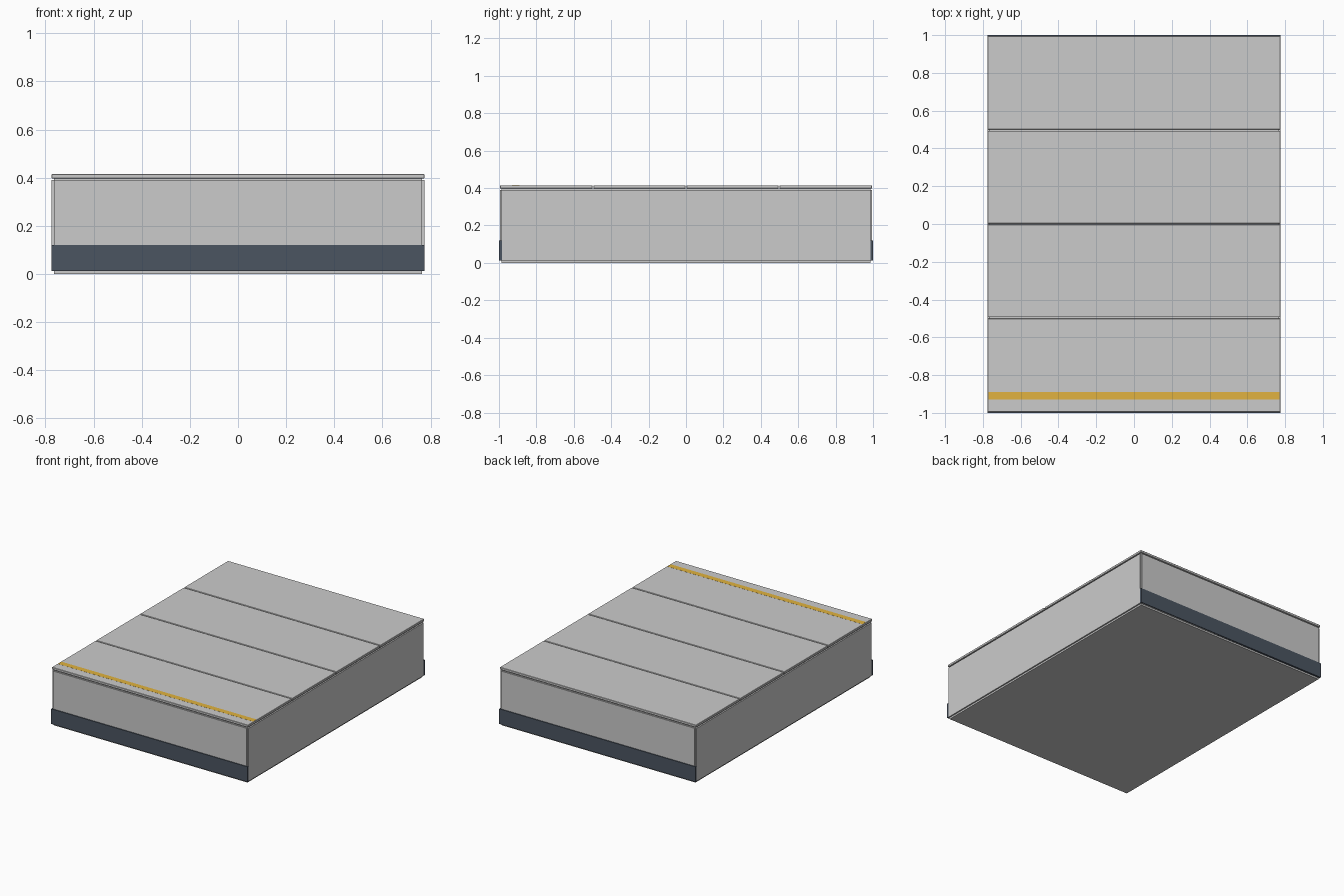
import bpy

if "Cube" in bpy.data.objects:
    bpy.data.objects.remove(bpy.data.objects["Cube"])


def material(name, color):
    m = bpy.data.materials.new(name)
    m.diffuse_color = color
    m.use_nodes = True
    m.node_tree.nodes["Principled BSDF"].inputs["Base Color"].default_value = m.diffuse_color
    return m


def box(name, x, y, z, mat=None, bevel=0.0):
    """Box from (min, max) ranges on each axis."""
    bpy.ops.mesh.primitive_cube_add(
        size=1, location=[(r[0] + r[1]) / 2 for r in (x, y, z)])
    o = bpy.context.object
    o.name = name
    o.scale = [r[1] - r[0] for r in (x, y, z)]
    bpy.ops.object.transform_apply(location=False, rotation=False, scale=True)
    if mat:
        o.data.materials.append(mat)
    if bevel:
        b = o.modifiers.new("edge", 'BEVEL')
        b.width = bevel
        b.segments = 1
    return o


def span(a, b, s):
    return tuple(sorted((a * s, b * s)))


navy = material("navy", (0.07, 0.09, 0.12, 1))
amber = material("amber", (0.75, 0.45, 0.05, 1))

# inner block: its ends show as the recessed lines at the base and under the deck
box("core", (-0.765, 0.765), (-0.986, 0.986), (0, 0.399))

# cladding and dark kick bands
for s, side, end in ((-1, "left", "front"), (1, "right", "back")):
    box(side + "_panel", span(0.764, 0.775, s), (-0.986, 0.986), (0.012, 0.39))
    box(end + "_panel", (-0.765, 0.765), span(0.985, 0.994, s), (0.012, 0.39))
    box(end + "_kick_band", (-0.775, 0.775), span(0.985, 1.0, s),
        (0.012, 0.12), navy)

# four deck boards with narrow gaps
pitch, gap = 0.497, 0.007
for i in range(4):
    y0 = -0.994 + i * pitch
    box(f"deck_board_{i + 1}", (-0.775, 0.775),
        (y0 + (gap / 2 if i > 0 else 0), y0 + pitch - (gap / 2 if i < 3 else 0)),
        (0.398, 0.415), bevel=0.002)

# warning stripe near the front edge
box("edge_stripe", (-0.77, 0.77), (-0.93, -0.89), (0.410, 0.4156), amber)
